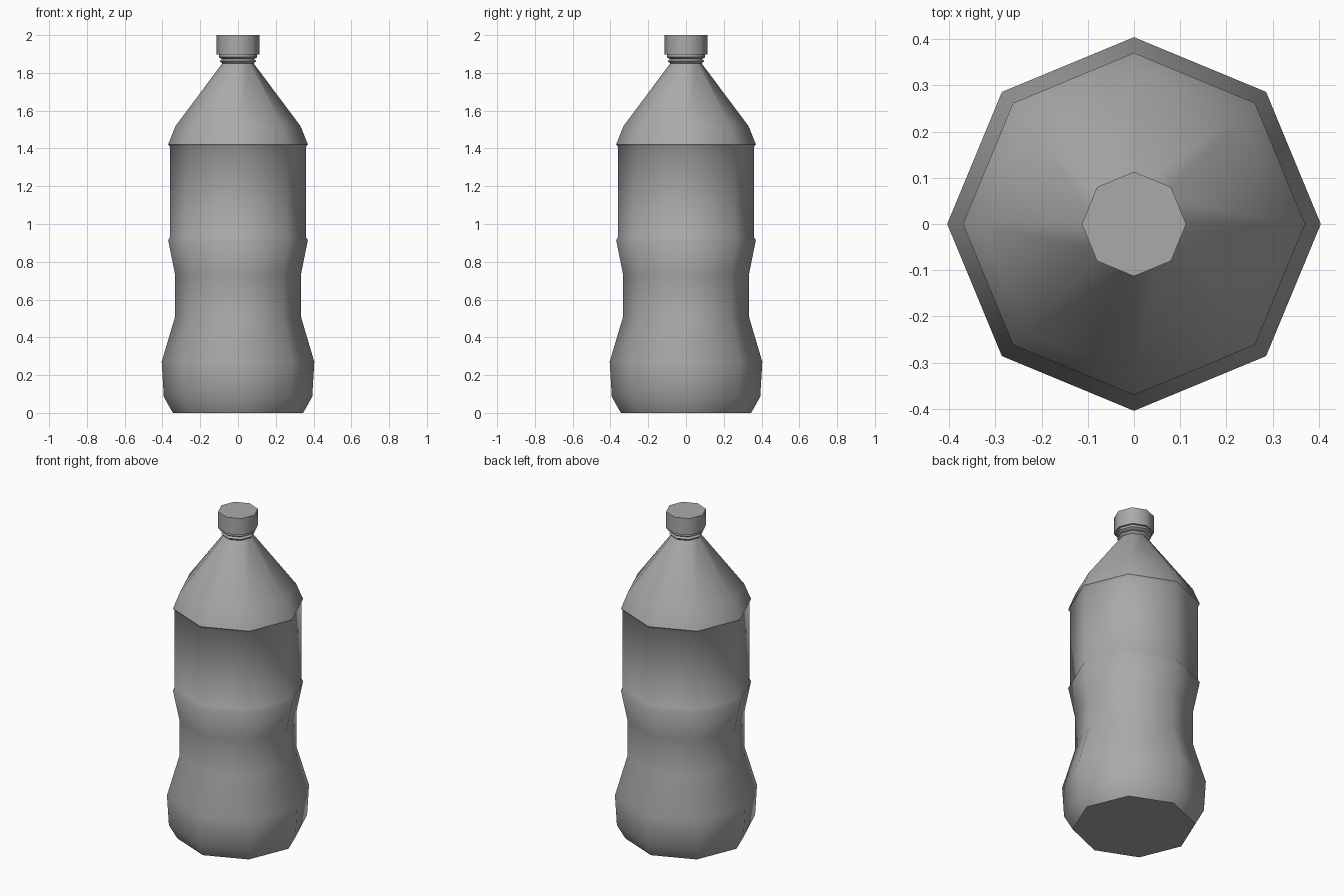
import bpy
import bmesh
from math import cos, sin, pi, radians

SIDES = 8

cube = bpy.data.objects.get("Cube")
if cube:
    bpy.data.objects.remove(cube, do_unlink=True)

grey = bpy.data.materials.new("plain_grey")
grey.use_nodes = True
colour = (0.4, 0.4, 0.4, 1)
grey.diffuse_color = colour
grey.node_tree.nodes["Principled BSDF"].inputs["Base Color"].default_value = colour


def lathe(name, profile):
    """Turn a (radius, height) profile into a capped octagonal solid."""
    bm = bmesh.new()
    rings = []
    for r, z in profile:
        angles = [2 * pi * i / SIDES for i in range(SIDES)]
        rings.append([bm.verts.new((r * cos(a), r * sin(a), z)) for a in angles])
    for low, high in zip(rings, rings[1:]):
        for i in range(SIDES):
            j = (i + 1) % SIDES
            bm.faces.new((low[i], low[j], high[j], high[i]))
    bm.faces.new(rings[0][::-1])
    bm.faces.new(rings[-1])
    mesh = bpy.data.meshes.new(name)
    bm.to_mesh(mesh)
    bm.free()
    mesh.materials.append(grey)
    obj = bpy.data.objects.new(name, mesh)
    bpy.context.collection.objects.link(obj)
    bpy.ops.object.select_all(action="DESELECT")
    obj.select_set(True)
    bpy.context.view_layer.objects.active = obj
    bpy.ops.object.shade_smooth_by_angle(angle=radians(46))
    return obj


# Bottle: rounded base, waist, recessed label band, shoulder
lathe("bottle_body", [
    (0.345, 0), (0.393, 0.085), (0.404, 0.27), (0.333, 0.51), (0.333, 0.73),
    (0.37, 0.915), (0.36, 0.93), (0.36, 1.408), (0.37, 1.422),
    (0.33, 1.52), (0.083, 1.85),
])

# Neck with its thin collar rings
lathe("neck_rings", [
    (0.083, 1.85), (0.096, 1.863), (0.085, 1.873), (0.102, 1.883), (0.1, 1.9),
])

# Screw cap
lathe("cap", [(0.113, 1.897), (0.113, 2.0)])
